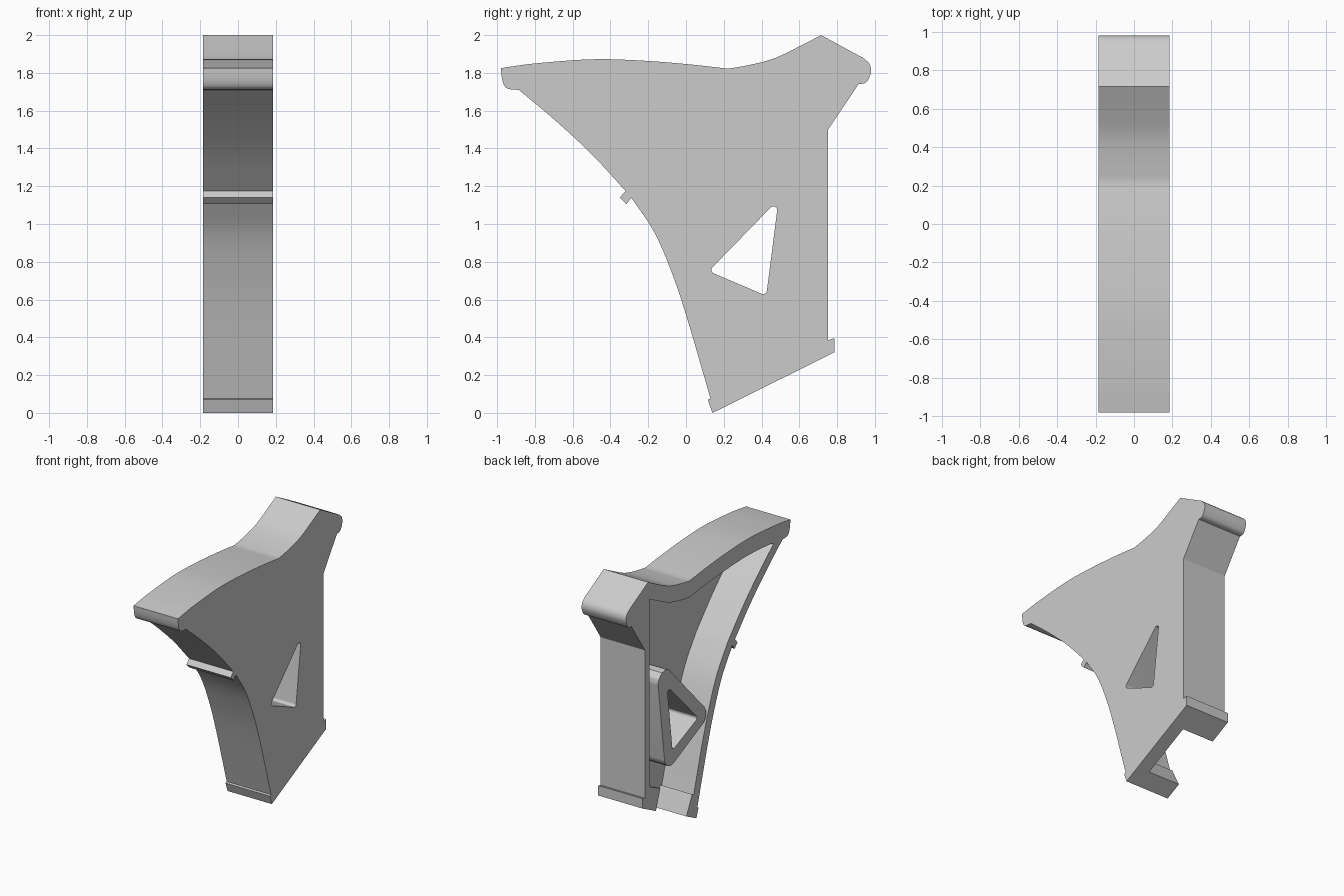
import bpy, bmesh, math
from mathutils import Vector

cube = bpy.data.objects.get("Cube")
if cube:
    bpy.data.objects.remove(cube, do_unlink=True)

HALF = 0.185      # half of the bracket's width
WEB = 0.104       # thickness of the side plate
WALL = 0.073      # thickness of the front wall
TOP_WALL = 0.125  # depth of the top flange

grey = bpy.data.materials.new("light_grey")
grey.use_nodes = True
grey.diffuse_color = (0.6, 0.6, 0.6, 1)
grey.node_tree.nodes["Principled BSDF"].inputs["Base Color"].default_value = (0.6, 0.6, 0.6, 1)


def smooth(points, steps=6):
    """Catmull-Rom curve through the points."""
    p = [Vector(q) for q in points]
    p = [2 * p[0] - p[1]] + p + [2 * p[-1] - p[-2]]
    out = []
    for a, b, c, d in zip(p, p[1:], p[2:], p[3:]):
        for i in range(steps):
            t = i / steps
            out.append(0.5 * (2 * b + (c - a) * t + (2 * a - 5 * b + 4 * c - d) * t * t
                              + (3 * b - a - 3 * c + d) * t ** 3))
    return out + [p[-2]]


def offset(line, dist):
    """Shift a polyline to the right of its direction."""
    out = []
    for i, p in enumerate(line):
        d = (line[min(i + 1, len(line) - 1)] - line[max(i - 1, 0)]).normalized()
        out.append(p + Vector((d.y, -d.x)) * dist)
    return out


def rounded(corners, radius, steps=8):
    """Polygon with every corner replaced by an arc."""
    pts = [Vector(c) for c in corners]
    out = []
    for i, p in enumerate(pts):
        u = (pts[i - 1] - p).normalized()
        v = (pts[(i + 1) % len(pts)] - p).normalized()
        half = u.angle(v) / 2
        centre = p + (u + v).normalized() * radius / math.sin(half)
        start = p + u * radius / math.tan(half) - centre
        end = p + v * radius / math.tan(half) - centre
        for k in range(steps + 1):
            ray = start.lerp(end, k / steps)
            out.append(centre + ray.normalized() * radius)
    return out


def prism(name, outline, x0, x1):
    """Extrude a side outline (y, z) from x0 to x1."""
    bm = bmesh.new()
    face = bm.faces.new([bm.verts.new((x0, p[0], p[1])) for p in outline])
    res = bmesh.ops.extrude_face_region(bm, geom=[face])
    moved = [g for g in res["geom"] if isinstance(g, bmesh.types.BMVert)]
    bmesh.ops.translate(bm, verts=moved, vec=(x1 - x0, 0, 0))
    bmesh.ops.recalc_face_normals(bm, faces=bm.faces)
    mesh = bpy.data.meshes.new(name)
    bm.to_mesh(mesh)
    bm.free()
    mesh.materials.append(grey)
    obj = bpy.data.objects.new(name, mesh)
    bpy.context.collection.objects.link(obj)
    return obj


def cut(target, cutter):
    """Subtract the cutter and discard it."""
    mod = target.modifiers.new("cut", "BOOLEAN")
    mod.operation, mod.solver, mod.object = "DIFFERENCE", "EXACT", cutter
    bpy.context.view_layer.objects.active = target
    bpy.ops.object.modifier_apply(modifier=mod.name)
    bpy.data.objects.remove(cutter, do_unlink=True)


# Curved edges of the side outline
top_front = smooth([(-.98, 1.825), (-.8, 1.85), (-.5, 1.872), (-.25, 1.866), (0, 1.847), (.225, 1.822)])
top_back = smooth([(.225, 1.822), (.35, 1.845), (.47, 1.878), (.6, 1.94), (.715, 2.0)])
nose = smooth([(.94, 1.878), (.97, 1.85), (.98, 1.81), (.965, 1.765), (.945, 1.745), (.915, 1.742)], 4)
front_low = smooth([(.13, .075), (0, .52), (-.08, .755), (-.17, .96), (-.29, 1.14)])
front_high = smooth([(-.32, 1.175), (-.5, 1.37), (-.7, 1.555), (-.885, 1.71)])
tip = smooth([(-.885, 1.71), (-.94, 1.715), (-.963, 1.735), (-.975, 1.775), (-.98, 1.825)], 4)

# Small lips along the back, the foot and the front
back_edge = [(.752, 1.5), (.752, .385), (.785, .395), (.785, .32)]
foot_edge = [(.14, 0), (.115, .07)]
front_clip = [(-.315, 1.105), (-.35, 1.14)]

outline = (top_front[:-1] + top_back + nose + back_edge + foot_edge
           + front_low + front_clip + front_high + tip[1:-1])
bracket = prism("bracket", outline, -HALF, HALF)

# Hollow, open to one side and below, leaving walls and two thick feet
drop = Vector((0, TOP_WALL))
inner_front = [p for p in offset(front_low + front_high, WALL) if p.y > .21 and p.x > -.78]
inner_top = [p - drop for p in top_front[:-1] + top_back if -.79 < p.x < .69]
inner_feet = [(.697, 1.865), (.697, .45), (.57, .39), (.62, .245), (.664, .155),
              (.304, -.03), (.26, .06), (.19, .2), (.174, .19)]
hollow = prism("hollow_cutter", inner_front + inner_top + inner_feet, -HALF - .1, HALF - WEB)

# Solid collar kept around the triangular window
collar = rounded([(-.03, .725), (.626, 1.412), (.507, .475)], .08)
cut(hollow, prism("collar_cutter", collar, -HALF - .2, HALF + .1))
cut(bracket, hollow)

# Triangular window through the plate and collar
window = rounded([(.12, .75), (.49, 1.13), (.425, .62)], .02)
cut(bracket, prism("window_cutter", window, -HALF - .1, HALF + .1))

# Smooth the curved walls and keep the edges crisp
bpy.ops.object.select_all(action="DESELECT")
bracket.select_set(True)
bpy.context.view_layer.objects.active = bracket
bpy.ops.object.shade_smooth_by_angle(angle=math.radians(25))
